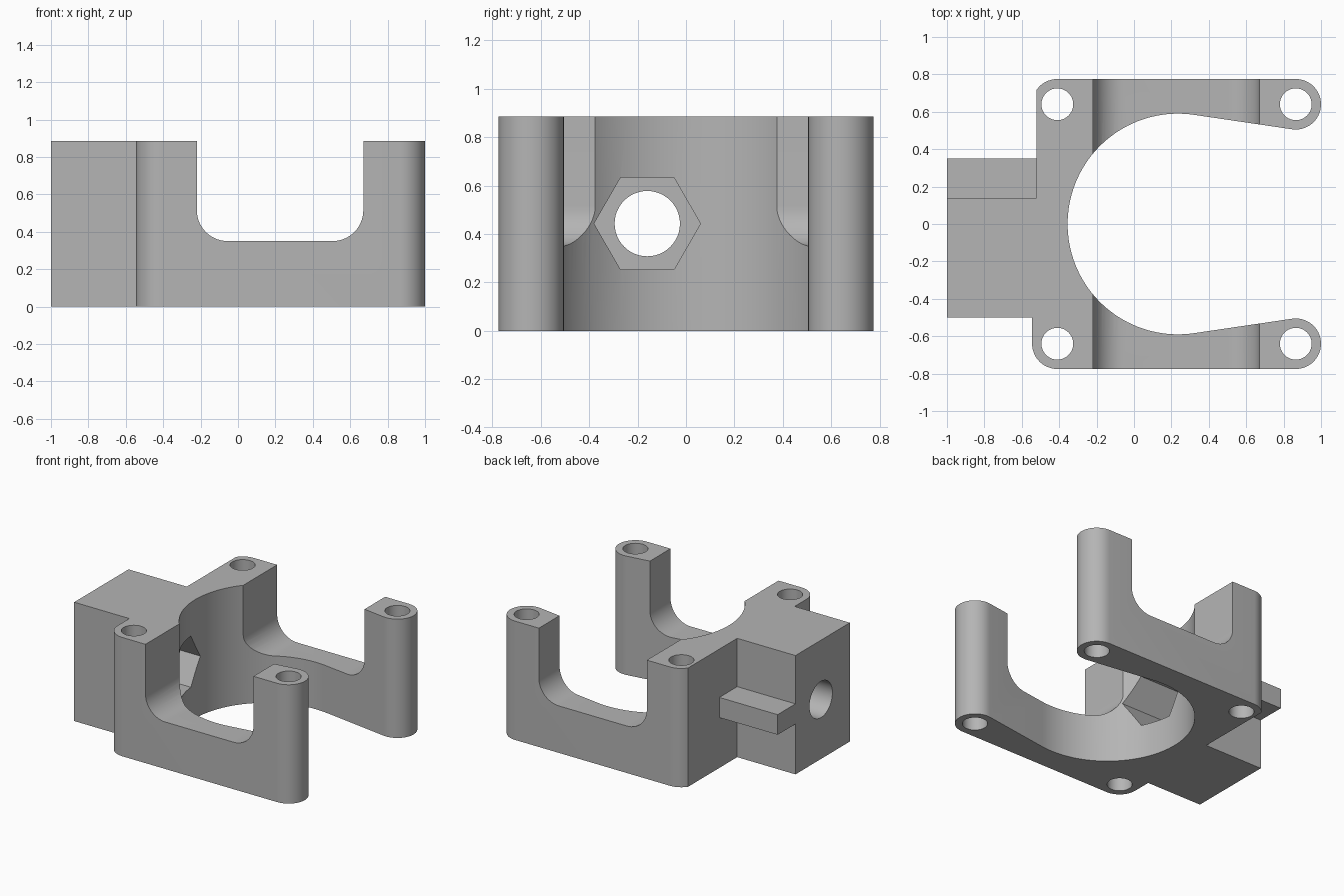
import bpy
import bmesh
from math import acos, atan2, cos, degrees, hypot, pi, radians, sin
from mathutils import Matrix, Vector

cube = bpy.data.objects.get("Cube")
if cube:
    bpy.data.objects.remove(cube, do_unlink=True)

HEIGHT = 0.885
BOSS_X, BOSS_Y, BOSS_R, HOLE_R = 0.865, 0.64, 0.135, 0.085
REAR_X = -0.41
BORE_X, BORE_R = 0.235, 0.59
WALL_X = -0.52
BOLT_Y, BOLT_Z = -0.16, 0.443

grey = bpy.data.materials.new("plain grey")
grey.use_nodes = True
grey.diffuse_color = (0.46, 0.46, 0.46, 1)
grey.node_tree.nodes["Principled BSDF"].inputs["Base Color"].default_value = (0.46, 0.46, 0.46, 1)


def arc(cx, cy, r, start, end, steps):
    angles = [radians(start + (end - start) * i / steps) for i in range(steps + 1)]
    return [(cx + r * cos(a), cy + r * sin(a)) for a in angles]


def prism(name, profile, depth, place=Matrix()):
    """Extrude a flat profile along its local z, then place it."""
    bm = bmesh.new()
    face = bm.faces.new([bm.verts.new((x, y, 0)) for x, y in profile])
    new = bmesh.ops.extrude_face_region(bm, geom=[face])["geom"]
    verts = [v for v in new if isinstance(v, bmesh.types.BMVert)]
    bmesh.ops.translate(bm, verts=verts, vec=(0, 0, depth))
    bmesh.ops.transform(bm, matrix=place, verts=bm.verts)
    bmesh.ops.recalc_face_normals(bm, faces=bm.faces)
    mesh = bpy.data.meshes.new(name)
    bm.to_mesh(mesh)
    bm.free()
    mesh.materials.append(grey)
    obj = bpy.data.objects.new(name, mesh)
    bpy.context.collection.objects.link(obj)
    return obj


def combine(target, tool, operation):
    """Apply a boolean and drop the helper object."""
    tool.hide_render = True
    mod = target.modifiers.new(tool.name, "BOOLEAN")
    mod.operation, mod.solver, mod.object = operation, "EXACT", tool
    bpy.context.view_layer.objects.active = target
    bpy.ops.object.modifier_apply(modifier=mod.name)
    bpy.data.objects.remove(tool, do_unlink=True)


# Bracket outline: straight arm edges are tangent to both the bore and the end bosses
dx = BOSS_X - BORE_X
tangent = degrees(atan2(BOSS_Y, dx) + acos((BORE_R + BOSS_R) / hypot(dx, BOSS_Y)))
clip = degrees(acos((WALL_X - REAR_X) / BOSS_R))
outline = [(-1, -0.5), (REAR_X - BOSS_R, -0.5)]
outline += arc(REAR_X, -BOSS_Y, BOSS_R, 180, 270, 12)
outline += arc(BOSS_X, -BOSS_Y, BOSS_R, -90, 180 - tangent, 24)
outline += arc(BORE_X, 0, BORE_R, -tangent, tangent - 360, 72)
outline += arc(BOSS_X, BOSS_Y, BOSS_R, tangent - 180, 90, 24)
outline += arc(REAR_X, BOSS_Y, BOSS_R, 90, clip, 8)
outline += [(WALL_X, 0.14), (-1, 0.14)]
bracket = prism("bracket", outline, HEIGHT)

# Side rail, let into the block and wall
rail = [(-1, 0.1), (-0.48, 0.1), (-0.48, 0.35), (-1, 0.35)]
combine(bracket, prism("side_rail", rail, 0.15, Matrix.Translation((0, 0, 0.375))), "UNION")

# Rounded notch across both arms
left, right, floor, fillet = -0.22, 0.67, 0.35, 0.165
notch = [(left, 1.2)]
notch += arc(left + fillet, floor + fillet, fillet, 180, 270, 14)
notch += arc(right - fillet, floor + fillet, fillet, 270, 360, 14)
notch += [(right, 1.2)]
across = Matrix.Translation((0, 1, 0)) @ Matrix.Rotation(pi / 2, 4, "X")
combine(bracket, prism("notch_cutter", notch, 2, across), "DIFFERENCE")

# Vertical screw holes in the four bosses
for x in (REAR_X, BOSS_X):
    for y in (-BOSS_Y, BOSS_Y):
        circle = arc(x, y, HOLE_R, 0, 360, 40)[:-1]
        low = Matrix.Translation((0, 0, -0.1))
        combine(bracket, prism("screw_hole_cutter", circle, 1.2, low), "DIFFERENCE")


def along_x(x):
    """Local x, y, z become world y, z, x."""
    turn = Matrix(((0, 0, 1), (1, 0, 0), (0, 1, 0))).to_4x4()
    return Matrix.Translation(Vector((x, BOLT_Y, BOLT_Z))) @ turn


# Bolt hole through the block, with a hexagonal nut pocket opening into the bore
bolt = arc(0, 0, 0.135, 0, 360, 48)[:-1]
combine(bracket, prism("bolt_hole_cutter", bolt, 1.1, along_x(-1.1)), "DIFFERENCE")
nut = arc(0, 0, 0.22, 0, 360, 6)[:-1]
combine(bracket, prism("nut_pocket_cutter", nut, 0.65, along_x(-0.62)), "DIFFERENCE")

bpy.ops.object.select_all(action="DESELECT")
bracket.select_set(True)
bpy.context.view_layer.objects.active = bracket
bpy.ops.object.shade_smooth_by_angle(angle=radians(25))
